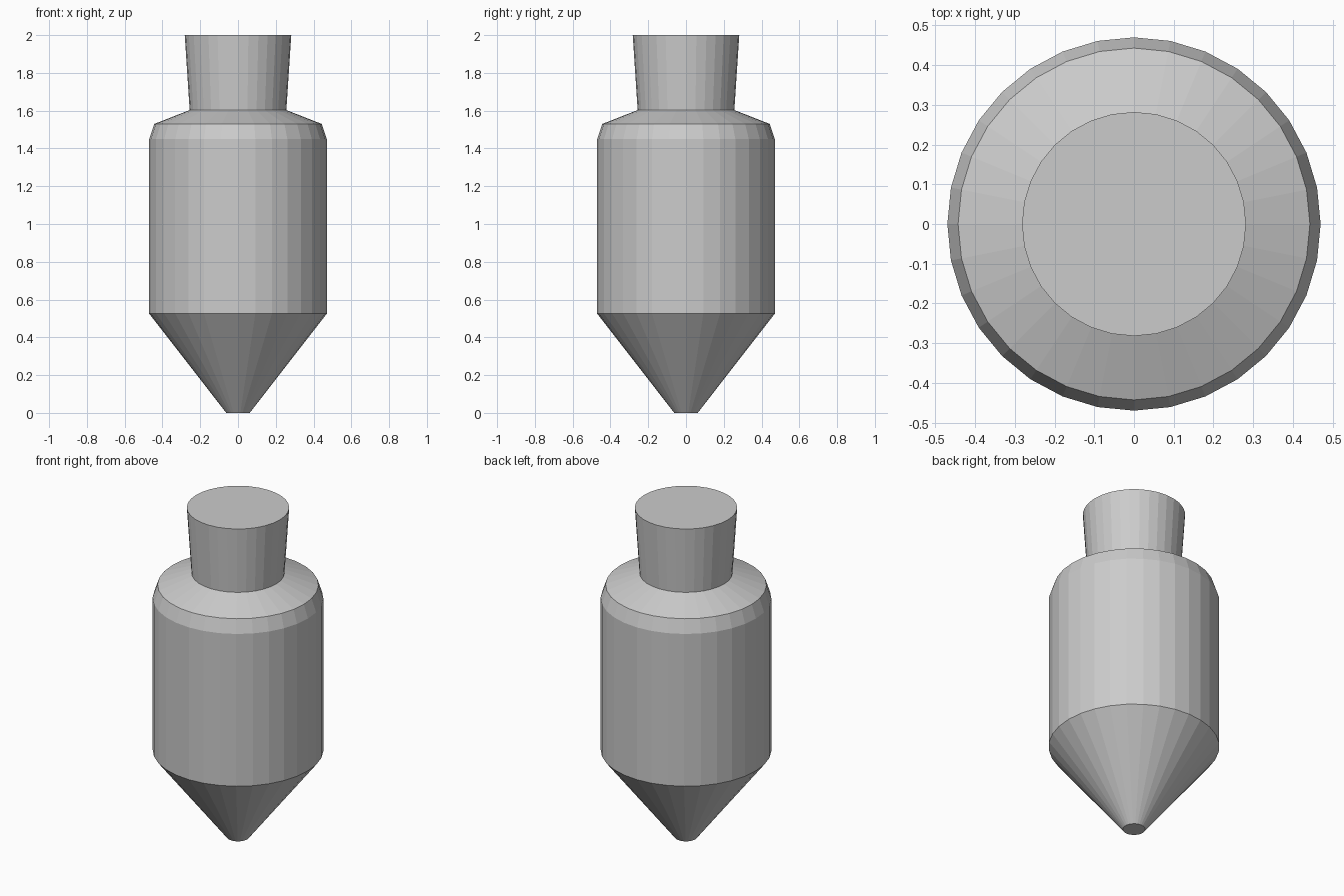
import bpy, bmesh
from math import sin, cos, tau

if "Cube" in bpy.data.objects:
    bpy.data.objects.remove(bpy.data.objects["Cube"])

SIDES = 32


def lathe(name, profile, cap_bottom=False, cap_top=False):
    """Turn (radius, height) points, listed bottom to top, around z."""
    bm = bmesh.new()
    rings = [[bm.verts.new((r * cos(tau * i / SIDES), r * sin(tau * i / SIDES), z))
              for i in range(SIDES)] for r, z in profile]
    for low, high in zip(rings, rings[1:]):
        for i in range(SIDES):
            j = (i + 1) % SIDES
            bm.faces.new((low[i], low[j], high[j], high[i]))
    if cap_bottom:
        bm.faces.new(rings[0][::-1])
    if cap_top:
        bm.faces.new(rings[-1])
    mesh = bpy.data.meshes.new(name)
    bm.to_mesh(mesh)
    bm.free()
    obj = bpy.data.objects.new(name, mesh)
    bpy.context.collection.objects.link(obj)
    return obj


# Blunt conical point
lathe("cone_tip", [(0.062, 0.0), (0.47, 0.525)], cap_bottom=True)

# Cylindrical body with bevelled, sloping shoulder
lathe("body", [(0.47, 0.525), (0.47, 1.45), (0.443, 1.53), (0.256, 1.603)])

# Neck flaring to a flat top
lathe("neck", [(0.256, 1.603), (0.282, 2.0)], cap_top=True)
